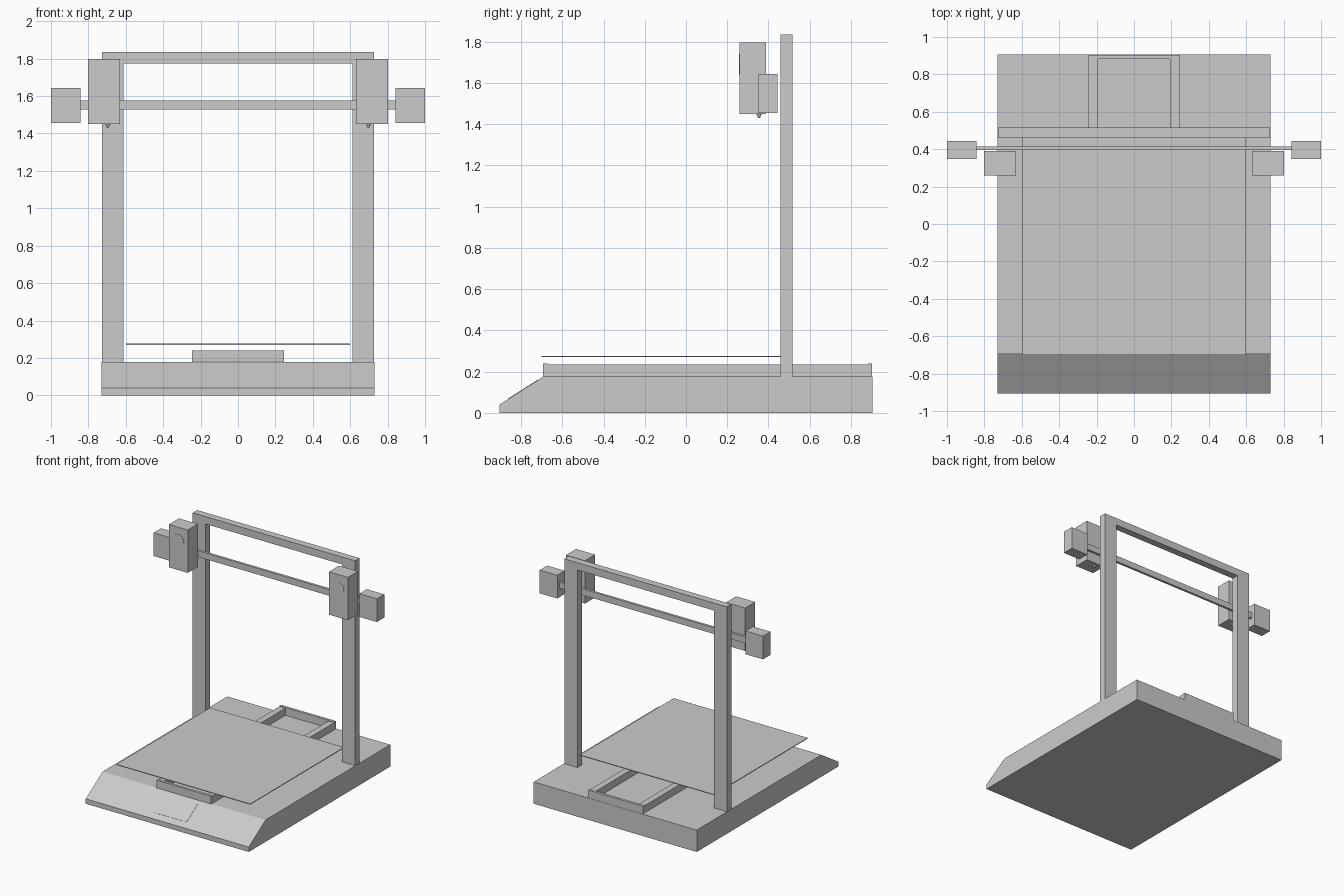
import bpy, bmesh, math
from mathutils import Matrix, Vector

cube = bpy.data.objects.get("Cube")
if cube:
    bpy.data.objects.remove(cube, do_unlink=True)

grey = bpy.data.materials.new("plain grey")
grey.use_nodes = True
colour = (0.6, 0.6, 0.6, 1)
grey.diffuse_color = colour
grey.node_tree.nodes["Principled BSDF"].inputs["Base Color"].default_value = colour


def finish(name, bm):
    bmesh.ops.recalc_face_normals(bm, faces=bm.faces)
    mesh = bpy.data.meshes.new(name)
    bm.to_mesh(mesh)
    bm.free()
    mesh.materials.append(grey)
    obj = bpy.data.objects.new(name, mesh)
    bpy.context.collection.objects.link(obj)
    return obj


def box(name, x, y, z):
    """Box from three (low, high) ranges."""
    size = [r[1] - r[0] for r in (x, y, z)]
    mid = [(r[0] + r[1]) / 2 for r in (x, y, z)]
    bm = bmesh.new()
    bmesh.ops.create_cube(bm, size=1, matrix=Matrix.Translation(mid) @ Matrix.Diagonal((*size, 1)))
    return finish(name, bm)


def cone(name, r1, r2, depth, centre, tilt=0, sides=24):
    bm = bmesh.new()
    place = Matrix.Translation(centre) @ Matrix.Rotation(tilt, 4, 'X')
    bmesh.ops.create_cone(bm, cap_ends=True, segments=sides, radius1=r1, radius2=r2,
                          depth=depth, matrix=place)
    return finish(name, bm)


def prism(name, profile, half_width):
    """Side profile of (y, z) points, pushed out along x."""
    bm = bmesh.new()
    face = bm.faces.new([bm.verts.new((-half_width, y, z)) for y, z in profile])
    out = bmesh.ops.extrude_face_region(bm, geom=[face])
    verts = [v for v in out["geom"] if isinstance(v, bmesh.types.BMVert)]
    bmesh.ops.translate(bm, verts=verts, vec=(2 * half_width, 0, 0))
    return finish(name, bm)


# Base with sloping front
low, high = Vector((-0.905, 0.04)), Vector((-0.69, 0.177))
prism("base", [(low.x, 0), (0.905, 0), (0.905, high.y), tuple(high), tuple(low)], 0.73)

# Thin screen lying on the slope
slope = (high - low).normalized()
lift = Vector((-slope.y, slope.x)) * 0.002
a, b = low.lerp(high, 0.2), low.lerp(high, 0.87)
prism("screen", [tuple(a - lift), tuple(b - lift), tuple(b + lift), tuple(a + lift)], 0.143)

# Bed and its rail frame
box("bed", (-0.6, 0.6), (-0.7, 0.5), (0.27, 0.276))
box("rail_front_cap", (-0.245, 0.245), (-0.693, -0.672), (0.177, 0.24))
box("rail_back_cap", (-0.245, 0.245), (0.882, 0.903), (0.177, 0.24))

# Gantry
depth = (0.459, 0.517)
box("top_bar", (-0.727, 0.727), depth, (1.775, 1.835))
box("cross_beam", (-0.85, 0.85), (0.395, 0.415), (1.527, 1.577))

# Paired parts
for side, s in (("left", 1), ("right", -1)):
    def span(p, q):
        return tuple(sorted((s * p, s * q)))
    box(side + "_rail", span(0.193, 0.245), (-0.672, 0.882), (0.177, 0.235))
    box(side + "_post", span(0.611, 0.727), depth, (0.177, 1.775))
    box(side + "_motor", span(0.843, 1.0), (0.348, 0.443), (1.455, 1.643))
    box(side + "_print_head", span(0.632, 0.802), (0.26, 0.389), (1.45, 1.797))
    cone(side + "_fan_cover", 0.05, 0.05, 0.004, (s * 0.717, 0.26, 1.69), math.pi / 2)
    cone(side + "_nozzle", 0.004, 0.014, 0.022, (s * 0.697, 0.354, 1.44), sides=16)
